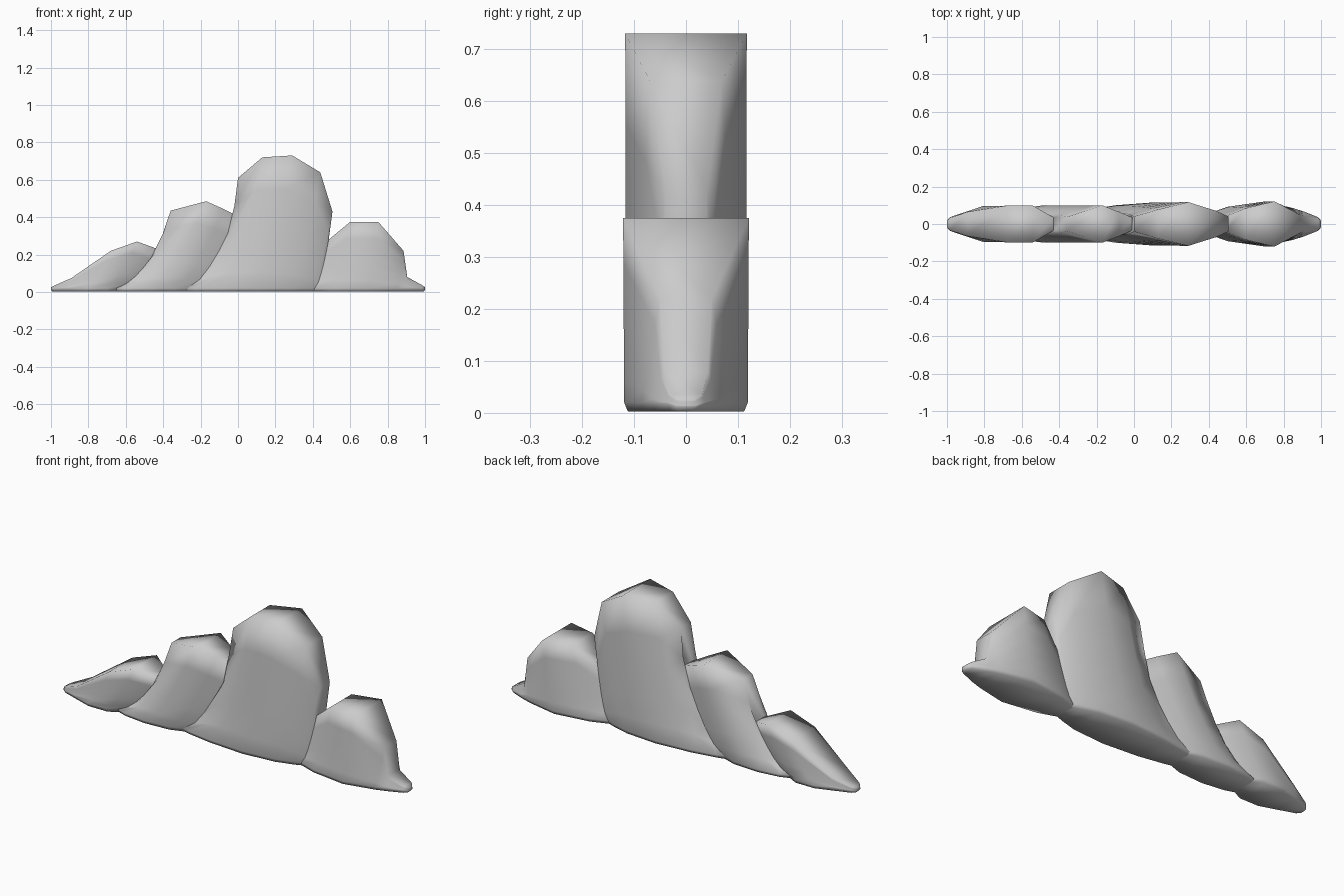
import bpy, bmesh

if "Cube" in bpy.data.objects:
    bpy.data.objects.remove(bpy.data.objects["Cube"])

ROWS = [0.0, 0.12, 0.3, 0.5, 0.75, 1.0]


def column(bm, side, xb, xt, zt, tb, tt, bend=0.65):
    """One rib of a lobe, from the inset base edge up to the crest."""
    zb = min(0.02, zt * 0.5)
    verts = [bm.verts.new((xb * 0.995, side * max(tb - 0.007, 0.006), 0.003))]
    for s in ROWS:
        x = xb + (xt - xb) * s ** bend
        y = tb + (tt - tb) * s
        verts.append(bm.verts.new((x, side * y, zb + (zt - zb) * s)))
    return verts


def lobe(name, ribs, cap_start=False, cap_end=False):
    """Skin front, back, crest and base between neighbouring ribs."""
    bm = bmesh.new()
    front = [column(bm, -1, *r) for r in ribs]
    back = [column(bm, 1, *r) for r in ribs]
    rows = range(len(ROWS))
    for a, b, c, d in zip(front, front[1:], back, back[1:]):
        for k in rows:
            bm.faces.new((a[k], b[k], b[k + 1], a[k + 1]))
            bm.faces.new((d[k], c[k], c[k + 1], d[k + 1]))
        bm.faces.new((a[-1], b[-1], d[-1], c[-1]))
        bm.faces.new((c[0], d[0], b[0], a[0]))
    for k in rows:
        if cap_start:
            f, g = front[0], back[0]
            bm.faces.new((g[k], f[k], f[k + 1], g[k + 1]))
        if cap_end:
            f, g = front[-1], back[-1]
            bm.faces.new((f[k], g[k], g[k + 1], f[k + 1]))
    for f in bm.faces:
        f.smooth = True
    me = bpy.data.meshes.new(name)
    bm.to_mesh(me)
    bm.free()
    bpy.context.collection.objects.link(bpy.data.objects.new(name, me))


# Shared valleys between lobes: base x, crest x, crest z, base and crest half depth
valley_a = (-0.65, -0.43, 0.23, 0.068, 0.035)
valley_b = (-0.27, -0.01, 0.41, 0.068, 0.035)
valley_c = (0.41, 0.485, 0.28, 0.06, 0.04)

# Low left lobe with pointed tip
lobe("left_lobe", [
    (-1.0, -1.0, 0.025, 0.018, 0.015),
    (-0.985, -0.985, 0.033, 0.036, 0.032),
    (-0.9, -0.89, 0.075, 0.065, 0.065),
    (-0.81, -0.68, 0.22, 0.095, 0.098),
    (-0.7, -0.54, 0.27, 0.095, 0.098),
    valley_a], cap_start=True)

# Middle left lobe
lobe("middle_lobe", [
    valley_a,
    (-0.6, -0.36, 0.435, 0.085, 0.037, 0.5),
    (-0.48, -0.17, 0.485, 0.1, 0.1),
    (-0.34, -0.08, 0.445, 0.092, 0.065),
    valley_b])

# Tall main lobe
lobe("tall_lobe", [
    valley_b,
    (-0.23, 0.0, 0.61, 0.078, 0.04, 0.3),
    (-0.1, 0.13, 0.72, 0.1, 0.078, 0.5),
    (0.1, 0.29, 0.73, 0.115, 0.117),
    (0.28, 0.44, 0.64, 0.1, 0.07),
    (0.37, 0.505, 0.43, 0.075, 0.04),
    valley_c])

# Right lobe with low toe
lobe("right_lobe", [
    valley_c,
    (0.5, 0.6, 0.375, 0.092, 0.085),
    (0.69, 0.75, 0.375, 0.119, 0.121),
    (0.85, 0.885, 0.22, 0.085, 0.05),
    (0.91, 0.905, 0.08, 0.066, 0.042),
    (0.985, 0.985, 0.036, 0.036, 0.032),
    (1.0, 1.0, 0.025, 0.018, 0.015)], cap_end=True)
